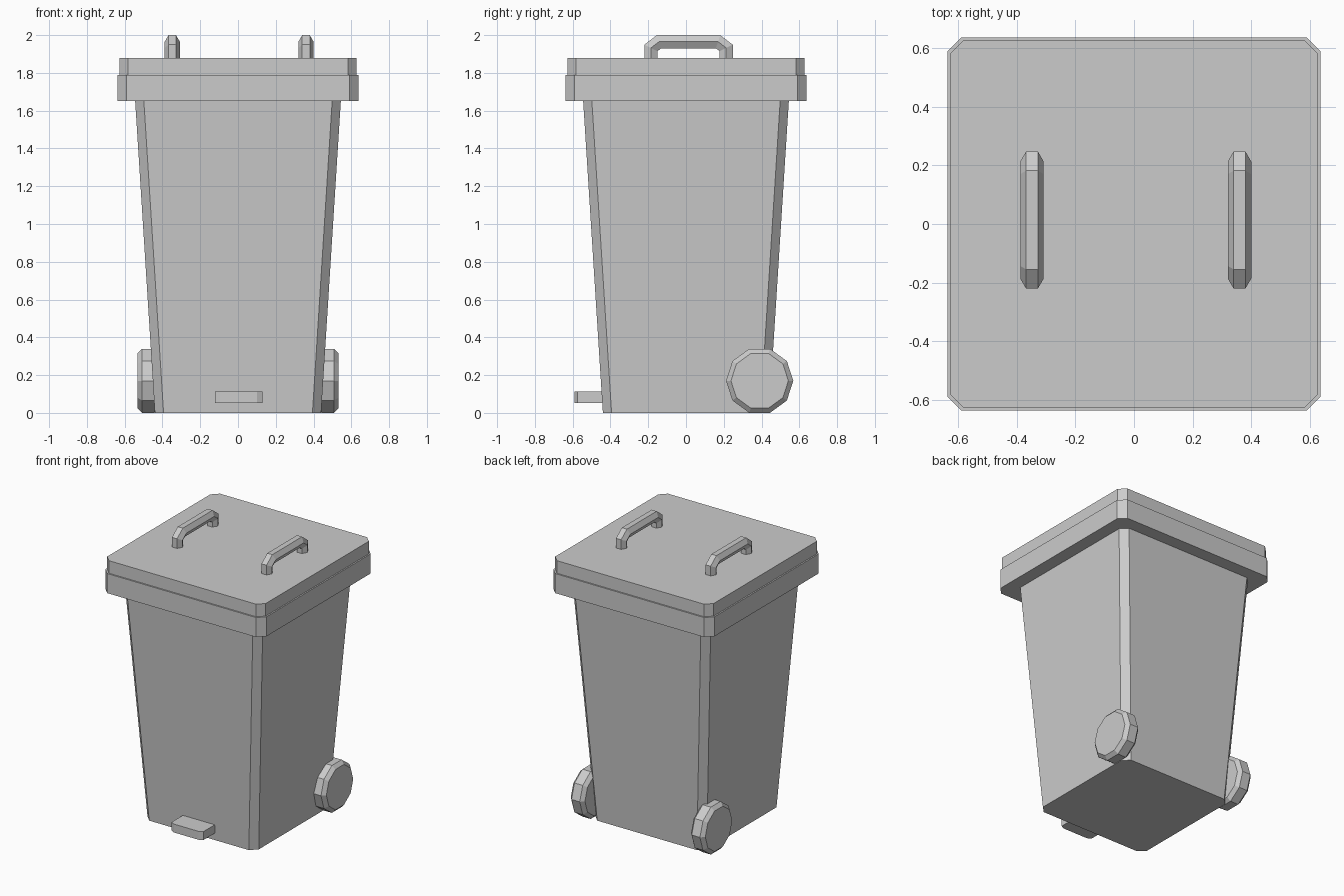
import bpy
import math

if "Cube" in bpy.data.objects:
    bpy.data.objects.remove(bpy.data.objects["Cube"])


def make(name, verts, faces):
    mesh = bpy.data.meshes.new(name)
    mesh.from_pydata(verts, [], faces)
    mesh.update()
    obj = bpy.data.objects.new(name, mesh)
    bpy.context.collection.objects.link(obj)
    return obj


def loft(name, rings):
    """Skin equal-length rings of points and cap both ends."""
    n = len(rings[0])
    verts = [p for ring in rings for p in ring]
    faces = [(k * n + i, k * n + (i + 1) % n, (k + 1) * n + (i + 1) % n, (k + 1) * n + i)
             for k in range(len(rings) - 1) for i in range(n)]
    faces.append(tuple(reversed(range(n))))
    faces.append(tuple(range(len(verts) - n, len(verts))))
    return make(name, verts, faces)


def octagon(h, c, z):
    """Square of half-width h with corners cut by c."""
    a = h - c
    return [(a, -h, z), (h, -a, z), (h, a, z), (a, h, z),
            (-a, h, z), (-h, a, z), (-h, -a, z), (-a, -h, z)]


# Tapered body, rim and lid
loft("bin_body", [octagon(0.44, 0.046, 0.0), octagon(0.545, 0.046, 1.66)])
loft("rim", [octagon(0.637, 0.048, 1.65), octagon(0.637, 0.048, 1.79)])
loft("lid", [octagon(0.627, 0.045, 1.785), octagon(0.627, 0.045, 1.88)])


# Ten-sided wheels with bevelled edges
def wheel_ring(x, r, sides=10):
    return [(x, 0.39 + r * math.cos(2 * math.pi * i / sides),
             0.17 + r * math.sin(2 * math.pi * i / sides)) for i in range(sides)]


profile = [(0.42, 0.152), (0.443, 0.178), (0.508, 0.178), (0.532, 0.152)]
right_wheel = loft("right_wheel", [wheel_ring(x, r) for x, r in profile])
left_wheel = loft("left_wheel", [wheel_ring(-x, r) for x, r in reversed(profile)])

# Foot pedal with cut front corners
outline = [(-0.126, -0.40), (-0.126, -0.575), (-0.098, -0.59),
           (0.098, -0.59), (0.126, -0.575), (0.126, -0.40)]
loft("pedal", [[(x + 0.003, y, z) for x, y in outline] for z in (0.053, 0.113)])


# Lid handles: hexagonal bar swept along a bent path with mitred corners
def handle(name, cx):
    path = [(-0.186, 1.875), (-0.186, 1.932), (-0.143, 1.965),
            (0.17, 1.965), (0.213, 1.932), (0.213, 1.875)]
    r = 0.04
    normals = []
    for (y0, z0), (y1, z1) in zip(path, path[1:]):
        d = math.hypot(y1 - y0, z1 - z0)
        normals.append((-(z1 - z0) / d, (y1 - y0) / d))
    normals = [normals[0]] + normals + [normals[-1]]
    rings = []
    for (y, z), (ay, az), (by, bz) in zip(path, normals, normals[1:]):
        scale = 1 / (1 + ay * by + az * bz)
        my, mz = (ay + by) * scale, (az + bz) * scale
        rings.append([(cx + r * math.cos(a), y + my * r * math.sin(a), z + mz * r * math.sin(a))
                      for a in (-i * math.pi / 3 for i in range(6))])
    return loft(name, rings)


handle("left_handle", -0.348)
handle("right_handle", 0.36)

# Make all face normals point outwards
import bmesh
for obj in bpy.context.collection.objects:
    bm = bmesh.new()
    bm.from_mesh(obj.data)
    bmesh.ops.recalc_face_normals(bm, faces=bm.faces)
    bm.to_mesh(obj.data)
    bm.free()
